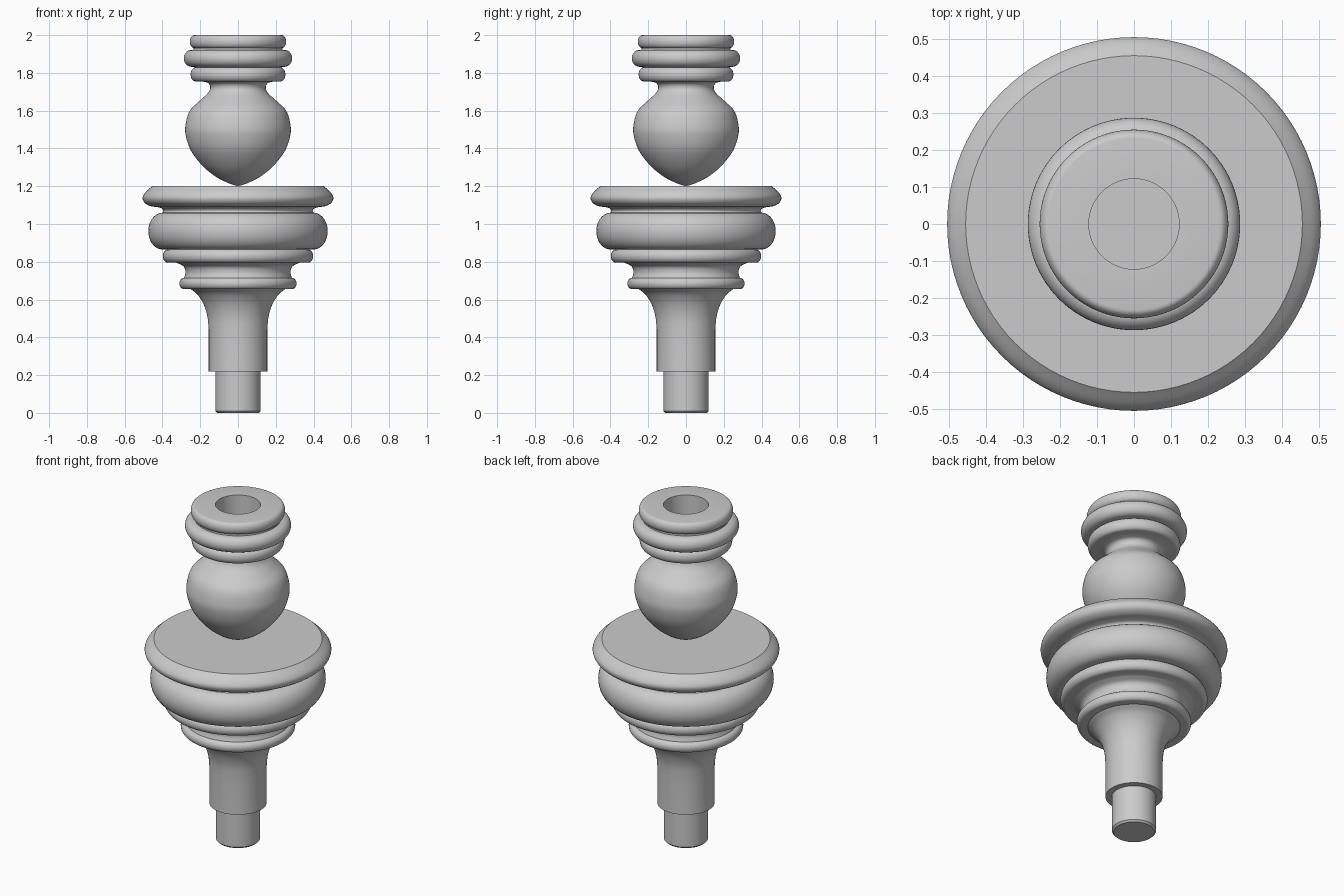
import bpy, bmesh, math
from mathutils import Vector

if "Cube" in bpy.data.objects:
    bpy.data.objects.remove(bpy.data.objects["Cube"])

SIDES = 96


def smooth_run(pts, steps=6):
    """Catmull-Rom curve through a short run of (radius, height) points."""
    if len(pts) < 3:
        return [Vector(p) for p in pts]
    p = [Vector(q) for q in pts]
    p = [2 * p[0] - p[1]] + p + [2 * p[-1] - p[-2]]
    out = []
    for i in range(1, len(p) - 2):
        a, b, c, d = p[i - 1:i + 3]
        for s in range(steps):
            t = s / steps
            out.append(0.5 * (2 * b + (c - a) * t + (2 * a - 5 * b + 4 * c - d) * t * t
                              + (3 * b - a - 3 * c + d) * t ** 3))
    return out + [p[-2]]


def bead(r, bulge, z0, z1, steps=14):
    """Rounded ring: half ellipse from z0 to z1 bulging out from radius r."""
    mid, h = (z0 + z1) / 2, (z1 - z0) / 2
    return [Vector((r + bulge * math.cos(a), mid + h * math.sin(a)))
            for a in [math.pi * (i / steps - 0.5) for i in range(steps + 1)]]


def lathe(name, runs):
    """Revolve the joined runs about z; radius 0 becomes a single pole."""
    prof = []
    for run in runs:
        for p in run:
            if not prof or (p - prof[-1]).length > 1e-4:
                prof.append(p)
    bm = bmesh.new()
    rings = []
    for r, z in prof:
        if r < 1e-5:
            rings.append([bm.verts.new((0, 0, z))] * SIDES)
        else:
            rings.append([bm.verts.new((r * math.cos(2 * math.pi * k / SIDES),
                                        r * math.sin(2 * math.pi * k / SIDES), z))
                          for k in range(SIDES)])
    for lo, hi in zip(rings, rings[1:]):
        for k in range(SIDES):
            n = (k + 1) % SIDES
            bm.faces.new(list(dict.fromkeys((lo[k], lo[n], hi[n], hi[k]))))
    bmesh.ops.recalc_face_normals(bm, faces=bm.faces)
    mesh = bpy.data.meshes.new(name)
    bm.to_mesh(mesh)
    bm.free()
    ob = bpy.data.objects.new(name, mesh)
    bpy.context.collection.objects.link(ob)
    bpy.ops.object.select_all(action='DESELECT')
    ob.select_set(True)
    bpy.context.view_layer.objects.active = ob
    bpy.ops.object.shade_smooth_by_angle(angle=math.radians(35))
    return ob


# Lower section: tenon, flared stem, stacked mouldings and flat platform
lathe("turned_base", [
    smooth_run([(0, 0), (0.11, 0)]),
    smooth_run([(0.12, 0.01), (0.12, 0.22)]),
    smooth_run([(0.155, 0.22), (0.155, 0.44)]),
    smooth_run([(0.155, 0.44), (0.162, 0.51), (0.182, 0.575), (0.215, 0.627), (0.25, 0.655)]),
    bead(0.285, 0.025, 0.655, 0.715),
    smooth_run([(0.285, 0.715), (0.278, 0.745), (0.288, 0.775), (0.325, 0.795)]),
    bead(0.37, 0.028, 0.795, 0.865),
    bead(0.40, 0.075, 0.865, 1.06),
    smooth_run([(0.40, 1.06), (0.395, 1.07), (0.405, 1.083), (0.43, 1.09)]),
    smooth_run([(0.43, 1.09), (0.465, 1.095), (0.495, 1.113), (0.505, 1.14),
                (0.49, 1.168), (0.455, 1.2)]),
    smooth_run([(0.455, 1.2), (0, 1.2)]),
])

# Upper section: bulb with pointed foot, narrow neck, three beads and a socket
lathe("turned_finial", [
    smooth_run([(0, 1.2), (0.05, 1.216), (0.12, 1.252), (0.19, 1.31), (0.25, 1.39),
                (0.277, 1.47), (0.277, 1.53), (0.255, 1.6), (0.2, 1.655), (0.162, 1.69),
                (0.147, 1.72), (0.157, 1.745), (0.19, 1.755)]),
    bead(0.225, 0.026, 1.755, 1.828),
    smooth_run([(0.225, 1.828), (0.24, 1.832)]),
    bead(0.245, 0.042, 1.832, 1.922),
    smooth_run([(0.235, 1.922), (0.235, 1.932)]),
    bead(0.232, 0.023, 1.932, 2.0),
    smooth_run([(0.232, 2.0), (0.122, 2.0)]),
    smooth_run([(0.122, 2.0), (0.122, 1.78)]),
    smooth_run([(0.122, 1.78), (0, 1.78)]),
])
